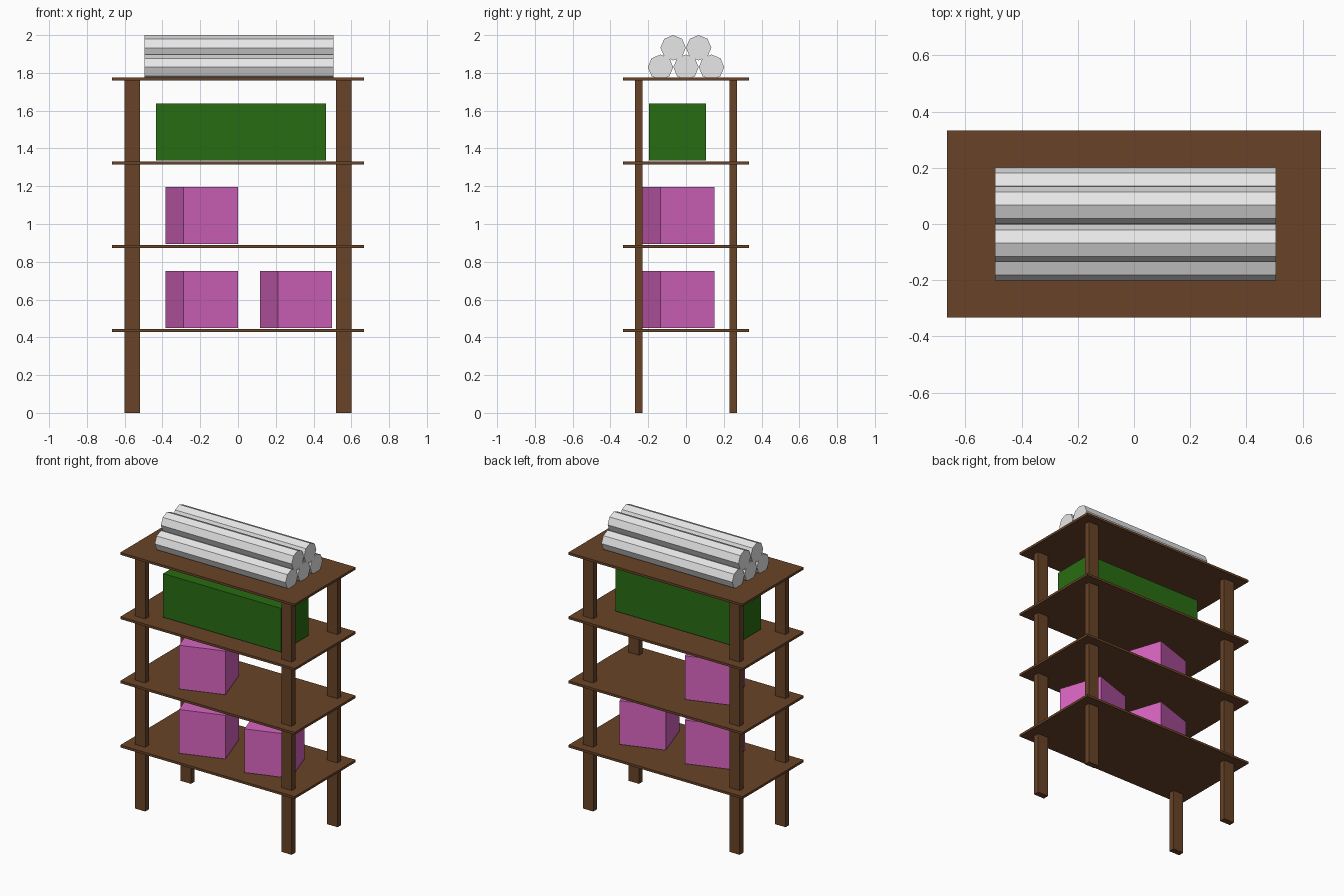
import bpy
from math import radians

default_cube = bpy.data.objects.get("Cube")
if default_cube:
    bpy.data.objects.remove(default_cube, do_unlink=True)


def material(name, rgb):
    mat = bpy.data.materials.new(name)
    mat.use_nodes = True
    mat.diffuse_color = (*rgb, 1)
    mat.node_tree.nodes["Principled BSDF"].inputs["Base Color"].default_value = (*rgb, 1)
    return mat


wood = material("brown wood", (0.14, 0.057, 0.021))
green = material("dark green", (0.022, 0.15, 0.006))
pink = material("pink", (0.68, 0.13, 0.53))
grey = material("light grey", (0.8, 0.8, 0.8))


def finish(name, mat):
    obj = bpy.context.object
    obj.name = name
    obj.data.materials.append(mat)
    return obj


def box(name, x, y, bottom, size, mat, turn=0):
    bpy.ops.mesh.primitive_cube_add(size=1, location=(x, y, bottom + size[2] / 2),
                                    rotation=(0, 0, radians(turn)))
    bpy.context.object.scale = size
    return finish(name, mat)


# Four thin shelf boards
thickness = 0.016
shelf_tops = [0.444, 0.888, 1.331, 1.775]
for top in shelf_tops:
    box("shelf", 0, 0, top - thickness, (1.333, 0.667, thickness), wood)

# Four legs, up to the top board
for side, x in (("right", -0.56), ("left", 0.56)):
    for end, y in (("front", -0.25), ("back", 0.25)):
        box(f"{end}_{side}_leg", x, y, 0, (0.08, 0.04, shelf_tops[-1] - thickness / 2), wood)

# Turned pink boxes on the lower two shelves
gap = 0.006
for x, shelf in ((-0.193, 0), (0.307, 0), (-0.193, 1)):
    box("pink_box", x, -0.04, shelf_tops[shelf] + gap, (0.303, 0.303, 0.302), pink, 18.5)

# Long green crate
box("green_crate", 0.015, -0.045, shelf_tops[2] + gap, (0.9, 0.302, 0.302), green)

# Stack of eight-sided rolls lying along x
radius = 0.067
for y, z in ((-0.135, 1.83), (0, 1.83), (0.135, 1.83), (-0.068, 1.933), (0.067, 1.933)):
    bpy.ops.mesh.primitive_cylinder_add(vertices=8, radius=radius, depth=1,
                                        location=(0.005, y, z), rotation=(0, radians(90), 0))
    finish("roll", grey)
